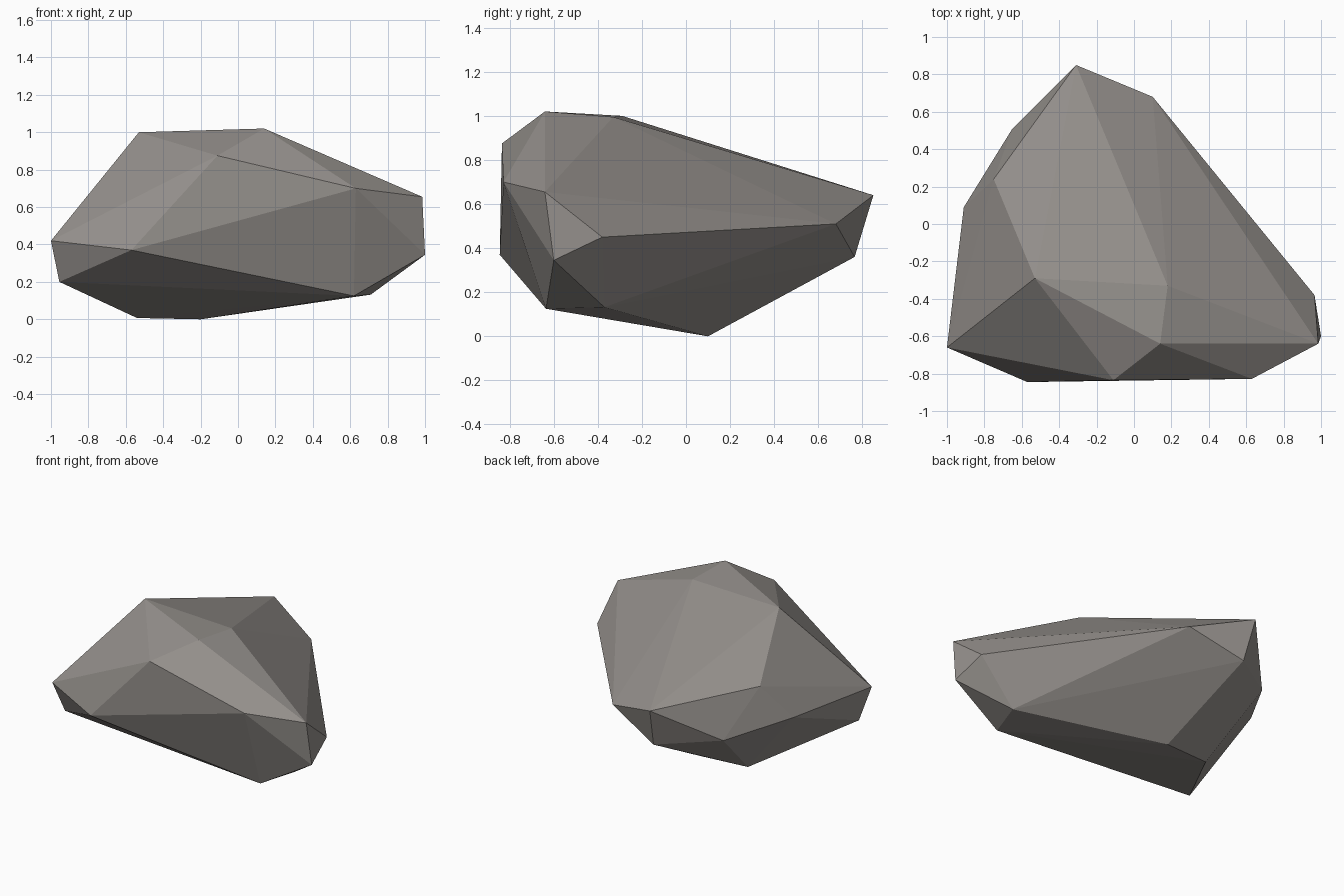
import bpy, bmesh

# Corner points of the faceted rock; the surface is their convex hull
corners = [
    # crown
    (-0.53, -0.29, 1.0), (0.14, -0.64, 1.02), (0.18, -0.33, 0.995), (-0.11, -0.835, 0.875),
    # upper shoulder
    (-0.75, 0.24, 0.70), (-0.31, 0.85, 0.64), (0.63, -0.828, 0.70), (0.985, -0.64, 0.655),
    # waist
    (-1.0, -0.66, 0.42), (-0.57, -0.845, 0.37), (1.0, -0.60, 0.345), (0.965, -0.38, 0.45),
    (0.10, 0.68, 0.51), (-0.65, 0.51, 0.39), (-0.91, 0.09, 0.464),
    # underside
    (-0.955, -0.58, 0.20), (0.62, -0.635, 0.125), (0.71, -0.37, 0.132),
    (-0.28, 0.765, 0.36), (-0.54, 0.075, 0.007), (-0.20, 0.10, 0.0),
]

bm = bmesh.new()
for c in corners:
    bm.verts.new(c)
bmesh.ops.convex_hull(bm, input=bm.verts)
bmesh.ops.recalc_face_normals(bm, faces=bm.faces)

mesh = bpy.data.meshes.new("rock")
bm.to_mesh(mesh)
bm.free()
rock = bpy.data.objects.new("rock", mesh)
bpy.context.collection.objects.link(rock)

# Single warm grey stone colour, flat facets
stone = bpy.data.materials.new("warm grey stone")
stone.diffuse_color = (0.30, 0.28, 0.262, 1.0)
mesh.materials.append(stone)
